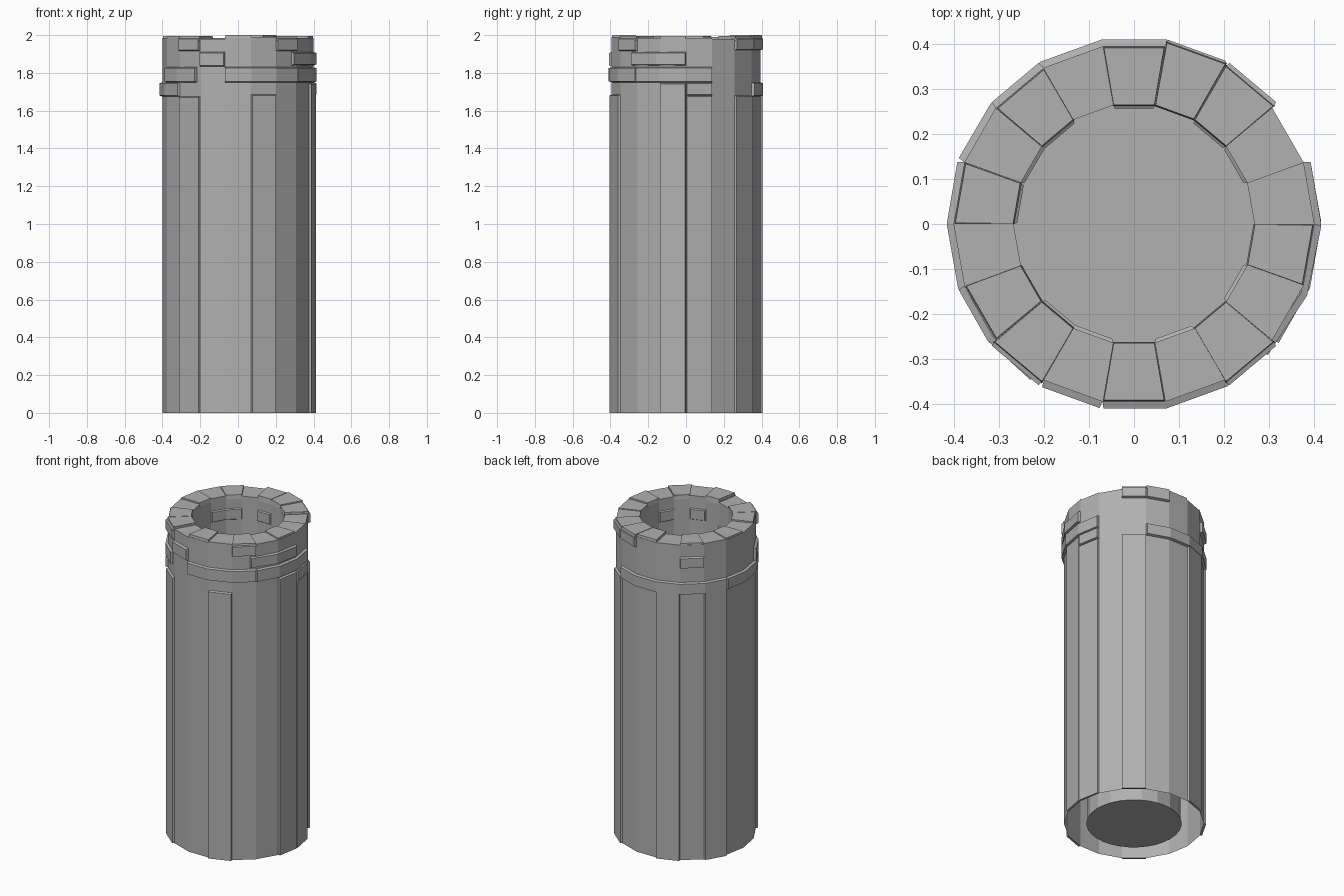
import bpy, bmesh, math

if "Cube" in bpy.data.objects:
    bpy.data.objects.remove(bpy.data.objects["Cube"])

R_OUT, R_IN, STEP = 0.40, 0.267, 20

stone_mat = bpy.data.materials.new("dark_stone")
stone_mat.diffuse_color = (0.44, 0.44, 0.44, 1)
stone_mat.use_nodes = True
stone_mat.node_tree.nodes["Principled BSDF"].inputs["Base Color"].default_value = stone_mat.diffuse_color


def P(r, deg, z):
    a = math.radians(deg)
    return (r * math.cos(a), r * math.sin(a), z)


def finish(name, bm):
    me = bpy.data.meshes.new(name)
    bm.to_mesh(me)
    bm.free()
    me.materials.append(stone_mat)
    ob = bpy.data.objects.new(name, me)
    bpy.context.collection.objects.link(ob)
    return ob


def face(bm, pts):
    bm.faces.new([bm.verts.new(p) for p in pts])


# Well shaft: 18-sided double wall, open underneath, slightly uneven rim
def shaft():
    bm = bmesh.new()
    tops = [1.985, 1.98, 1.985, 1.99, 1.985, 1.985, 1.985, 1.99, 1.985,
            1.985, 1.985, 1.99, 1.98, 1.985, 1.99, 1.99, 1.985, 1.985]
    for i, h in enumerate(tops):
        a, b = i * STEP, (i + 1) * STEP
        face(bm, [P(R_OUT, a, 0), P(R_OUT, b, 0), P(R_OUT, b, h), P(R_OUT, a, h)])
        face(bm, [P(R_IN, b, 0), P(R_IN, a, 0), P(R_IN, a, h), P(R_IN, b, h)])
        face(bm, [P(R_OUT, a, h), P(R_OUT, b, h), P(R_IN, b, h), P(R_IN, a, h)])
        n = tops[(i + 1) % 18]
        if abs(n - h) > 1e-4:
            ring = [P(R_OUT, b, h), P(R_OUT, b, n), P(R_IN, b, n), P(R_IN, b, h)]
            face(bm, ring if n < h else ring[::-1])
    bmesh.ops.remove_doubles(bm, verts=bm.verts, dist=1e-5)
    finish("shaft_wall", bm)


# Raised stone: bevelled shell lying on the wall from angle a to b
def stone(name, a, b, z0, z1, base=R_OUT, top=0.415):
    bm = bmesh.new()
    n = max(1, round((b - a) / STEP))
    e, ez = 0.6, 0.005
    rows = []
    for i in range(n + 1):
        t = a + (b - a) * i / n
        s = t + (e if i == 0 else -e if i == n else 0)
        zb = z0 if z0 == 0 else z0 + ez
        rows.append([bm.verts.new(p) for p in
                     (P(base, t, z0), P(top, s, zb), P(top, s, z1 - ez), P(base, t, z1))])
    for p, q in zip(rows, rows[1:]):
        for k in range(3):
            bm.faces.new((p[k], q[k], q[k + 1], p[k + 1]))
    for r in (rows[0], rows[-1]):
        bm.faces.new(r)
    bmesh.ops.recalc_face_normals(bm, faces=bm.faces)
    # make the open shell face away from the wall
    bm.faces.ensure_lookup_table()
    f = bm.faces[1]
    c = f.calc_center_median()
    out = f.normal.x * c.x + f.normal.y * c.y
    if (out < 0) == (top > base):
        bmesh.ops.reverse_faces(bm, faces=bm.faces)
    finish(name, bm)


# Capstone resting on the rim: low wedge
def capstone(a, b, z1, r_out):
    bm = bmesh.new()
    e = 0.3
    lo = [bm.verts.new(P(r, t, 1.97)) for r, t in
          ((R_IN - .002, a), (r_out, a), (r_out, b), (R_IN - .002, b))]
    hi = [bm.verts.new(P(r, t, z1)) for r, t in
          ((R_IN + .001, a + e), (r_out - .004, a + e), (r_out - .004, b - e), (R_IN + .001, b - e))]
    bm.faces.new(hi)
    for i in range(4):
        j = (i + 1) % 4
        bm.faces.new((lo[i], lo[j], hi[j], hi[i]))
    bmesh.ops.recalc_face_normals(bm, faces=bm.faces)
    finish("capstone", bm)


shaft()

# Tall vertical panels
for a, b, top in ((-20, 0, 1.745), (0, 20, 1.68), (40, 60, 1.68), (100, 120, 1.70),
                  (140, 160, 1.70), (220, 240, 1.675), (280, 300, 1.685)):
    stone("wall_panel", a, b, 0, top, top=0.412)

# Brick courses below the rim
courses = [
    (0, 20, 1.68, 1.75), (60, 160, 1.675, 1.75), (160, 220, 1.675, 1.75),
    (260, 320, 1.75, 1.83), (320, 380, 1.75, 1.83), (200, 237, 1.75, 1.83),
    (240, 260, 1.835, 1.91), (315, 360, 1.84, 1.91), (120, 140, 1.84, 1.91),
    (220, 240, 1.915, 1.985), (300, 320, 1.915, 1.985),
    (40, 60, 1.92, 1.985), (60, 80, 1.92, 1.985),
]
for c in courses:
    stone("brick", *c)

# Bricks on the inside of the shaft
for a, b, z0, z1 in ((80, 100, 1.84, 1.91), (120, 160, 1.84, 1.91),
                     (20, 40, 1.84, 1.91), (40, 60, 1.68, 1.76), (160, 180, 1.68, 1.75),
                     (220, 260, 1.76, 1.84), (280, 300, 1.84, 1.91),
                     (320, 340, 1.84, 1.91)):
    stone("inner_brick", a, b, z0, z1, base=R_IN, top=0.259)

# Capstones
for a, r in ((40, .408), (60, .412), (80, .4), (120, .4), (160, .4), (200, .4),
             (220, .408), (260, .4), (300, .408), (340, .4)):
    capstone(a, a + 20, 2.0 if a in (60, 260, 80) else 1.994, r)

# Round floor at the bottom of the shaft
bm = bmesh.new()
bmesh.ops.create_circle(bm, cap_ends=True, segments=32, radius=0.272)
finish("shaft_floor", bm)
